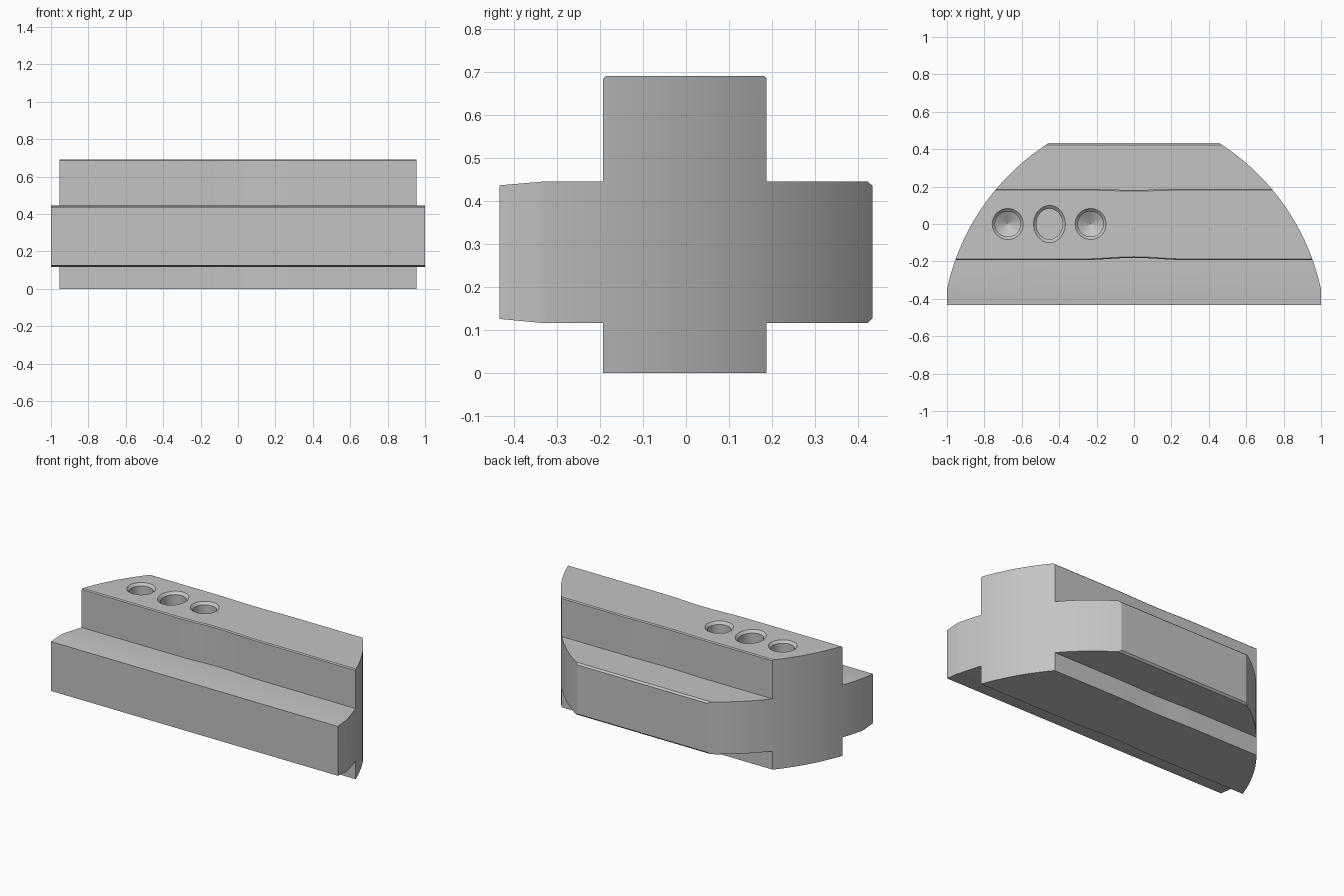
import bpy, bmesh, math

if "Cube" in bpy.data.objects:
    bpy.data.objects.remove(bpy.data.objects["Cube"])

steel = bpy.data.materials.new("plain grey steel")
steel.use_nodes = True
steel.diffuse_color = (0.55, 0.55, 0.55, 1)
steel.node_tree.nodes["Principled BSDF"].inputs["Base Color"].default_value = (0.55, 0.55, 0.55, 1)


def loft(name, rings):
    """Solid through equal-sized closed rings, capped at both ends."""
    bm = bmesh.new()
    rows = [[bm.verts.new(p) for p in ring] for ring in rings]
    n = len(rows[0])
    for a, b in zip(rows, rows[1:]):
        for i in range(n):
            j = (i + 1) % n
            bm.faces.new((a[i], a[j], b[j], b[i]))
    bm.faces.new(rows[0])
    bm.faces.new(rows[-1])
    bmesh.ops.recalc_face_normals(bm, faces=bm.faces)
    mesh = bpy.data.meshes.new(name)
    bm.to_mesh(mesh)
    bm.free()
    mesh.materials.append(steel)
    obj = bpy.data.objects.new(name, mesh)
    bpy.context.collection.objects.link(obj)
    return obj


def apply_cut(target, cutter, operation):
    """Apply a boolean and drop its helper."""
    cutter.hide_render = True
    mod = target.modifiers.new("cut", "BOOLEAN")
    mod.operation, mod.solver, mod.object = operation, "EXACT", cutter
    bpy.context.view_layer.objects.active = target
    bpy.ops.object.modifier_apply(modifier=mod.name)
    bpy.data.objects.remove(cutter)


def section(x):
    """Cross-shaped section; the stem narrows slightly at mid-length."""
    t = min(abs(x) / 0.28, 1)
    waist = 0.5 + 0.5 * math.cos(math.pi * t)
    front, back = -0.193 + 0.012 * waist, 0.188 - 0.006 * waist
    c = 0.006
    yz = [(front, 0), (back, 0), (back, 0.116), (0.423, 0.116), (0.434, 0.127),
          (0.434, 0.436), (0.423, 0.446), (back, 0.446), (back, 0.692 - c),
          (back - c, 0.692), (front + c, 0.692), (front, 0.692 - c), (front, 0.446),
          (-0.33, 0.446), (-0.434, 0.437), (-0.434, 0.126), (-0.33, 0.116), (front, 0.116)]
    return [(x, y, z) for y, z in yz]


# Cross-section bar
stations = [-1.2] + [0.28 * i / 6 for i in range(-6, 7)] + [1.2]
jaw = loft("clamp_jaw", [section(x) for x in stations])

# Rounded ends: short straight sides, then arcs toward the back
cx, cy, radius = -0.206, -0.608, 1.2333
start, end = math.atan2(0.258, 1.206), math.atan2(1.058, 0.64)
side = [(1, -0.6)]
for i in range(33):
    a = start + (end - start) * i / 32
    side.append((cx + radius * math.cos(a), cy + radius * math.sin(a)))
side.append((0.44, 0.5))
outline = side + [(-x, y) for x, y in reversed(side)]
ends = loft("end_cutter", [[(x, y, z) for x, y in outline] for z in (-0.2, 1)])
apply_cut(jaw, ends, "INTERSECT")


def hole(x, stretch, profile):
    """Bore cutter from (radius, height) pairs."""
    rings = []
    for r, z in profile:
        rings.append([(x + r * math.cos(math.tau * i / 40),
                       r * stretch * math.sin(math.tau * i / 40), z) for i in range(40)])
    return loft("hole_cutter", rings)


# Two drilled holes with conical bottoms and an oval hole between them
for x in (-0.675, -0.232):
    apply_cut(jaw, hole(x, 1, [(0.095, 0.704), (0.068, 0.677), (0.068, 0.35),
                               (0.001, 0.31)]), "DIFFERENCE")
apply_cut(jaw, hole(-0.452, 1.17, [(0.097, 0.704), (0.07, 0.677), (0.07, 0.33)]), "DIFFERENCE")

bpy.ops.object.select_all(action="DESELECT")
jaw.select_set(True)
bpy.context.view_layer.objects.active = jaw
bpy.ops.object.shade_smooth_by_angle(angle=math.radians(20))
